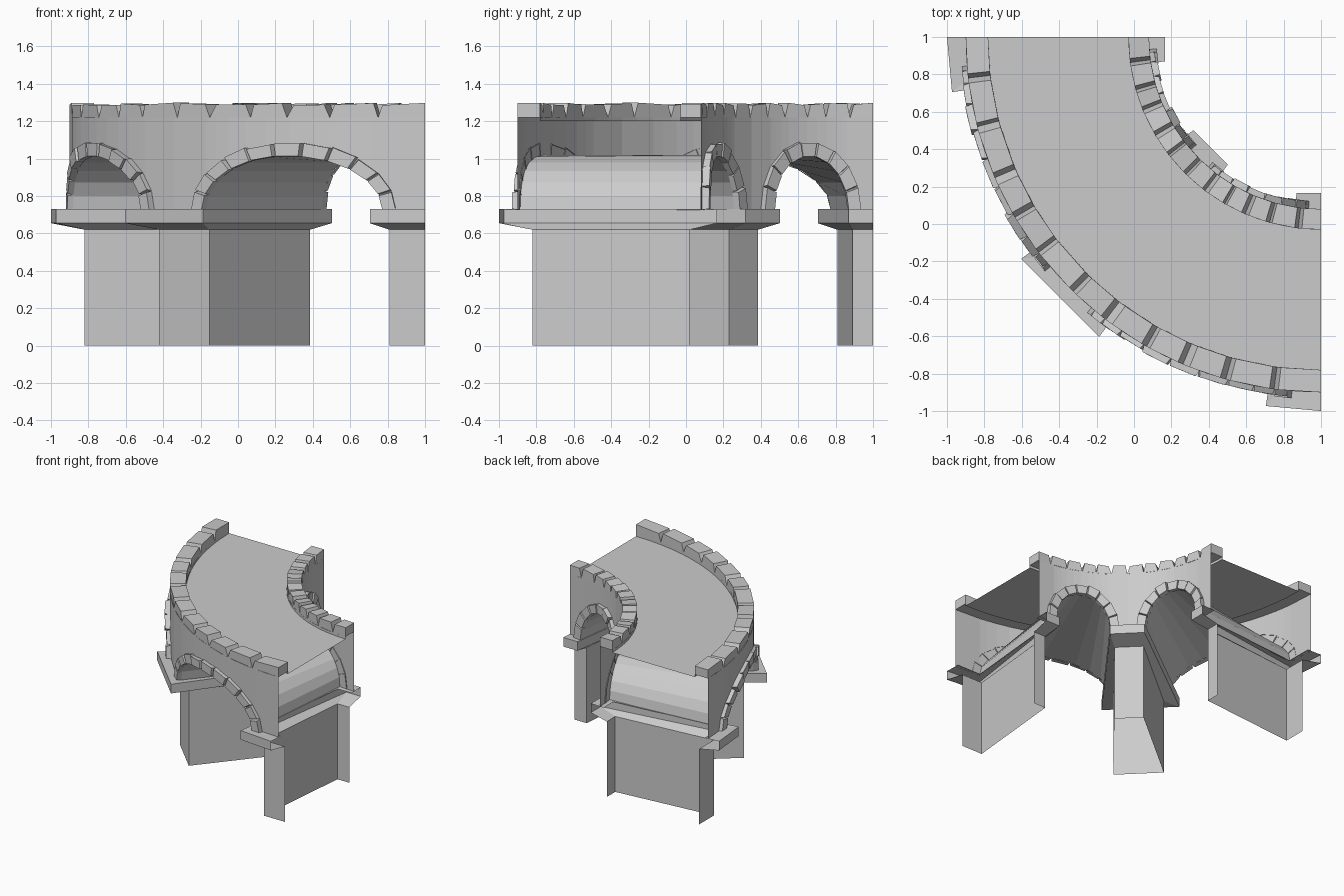
import bpy, bmesh, math, random
from mathutils import Vector

if "Cube" in bpy.data.objects:
    bpy.data.objects.remove(bpy.data.objects["Cube"])

random.seed(4)
R_OUT, R_IN = 1.90, 0.92          # wall faces, measured from the bend centre (1, 1)
SPRING, DECK, CURB = 0.725, 1.20, 1.22
BAYS = (202.5, 247.5)             # arch centre angles


def P(r, deg, z):
    a = math.radians(deg)
    return Vector((1 + r * math.cos(a), 1 + r * math.sin(a), z))


def finish(name, bm):
    me = bpy.data.meshes.new(name)
    bm.to_mesh(me)
    bm.free()
    ob = bpy.data.objects.new(name, me)
    bpy.context.collection.objects.link(ob)
    return ob


def sheet(name, rows, toward):
    """Quad grid through rows of points, facing the given direction."""
    bm = bmesh.new()
    vs = [[bm.verts.new(p) for p in row] for row in rows]
    for a, b in zip(vs, vs[1:]):
        for i in range(len(a) - 1):
            bm.faces.new((a[i], a[i + 1], b[i + 1], b[i]))
    bm.normal_update()
    total = sum((f.normal * f.calc_area() for f in bm.faces), Vector())
    if total.dot(Vector(toward)) < 0:
        bmesh.ops.reverse_faces(bm, faces=bm.faces[:])
    return finish(name, bm)


def stones(name, blocks):
    """Tapered blocks, each a base quad and a cap quad, open at the base."""
    bm = bmesh.new()
    for base, cap in blocks:
        b = [bm.verts.new(p) for p in base]
        c = [bm.verts.new(p) for p in cap]
        fs = [bm.faces.new(c)]
        for i in range(4):
            j = (i + 1) % 4
            fs.append(bm.faces.new((b[i], b[j], c[j], c[i])))
        centre = sum((v.co for v in b + c), Vector()) / 8
        bm.normal_update()
        if fs[0].normal.dot(fs[0].calc_center_median() - centre) < 0:
            bmesh.ops.reverse_faces(bm, faces=[fs[0]])
        for f in fs[1:]:
            if f.normal.dot(f.calc_center_median() - centre) < 0:
                bmesh.ops.reverse_faces(bm, faces=[f])
    return finish(name, bm)


def arch(mid, half, rise, t):
    """Angle and height on the arch for t from 0 to 1."""
    a = math.pi * (1 - t)
    return mid + half * math.cos(a), SPRING + rise * math.sin(a)


# road deck with a low curb on both sides
profile = [(R_OUT, CURB), (1.78, CURB), (1.78, DECK), (1.03, DECK), (1.03, CURB), (R_IN, CURB)]
sheet("road_deck", [[P(r, 180 + 90 * i / 24, z) for r, z in profile] for i in range(25)], (0, 0, 1))

# side walls with arched openings, vaults and arch stone rings
N = 12
HALF = {R_OUT: 15.7, R_IN: 14.0}
for mid in BAYS:
    curves = {}
    for r, sign, count in ((R_OUT, 1, 11), (R_IN, -1, 9)):
        side = "outer" if sign > 0 else "inner"
        half = HALF[r]
        pts = [arch(mid, half, 0.295, i / N) for i in range(N + 1)]
        curves[r] = [P(r, a, z) for a, z in pts]
        low = [(mid - 22.5, SPRING)] + pts + [(mid + 22.5, SPRING)]
        sheet(side + "_wall", [[P(r, a, z) for a, z in low],
                               [P(r, a, CURB) for a, z in low]], (-sign, -sign, 0))

        wide = half + math.degrees(0.07 / r)
        blocks = []
        for k in range(count):
            t0, t1 = k / count, (k + 1) / count
            rise = 0.362 + random.uniform(-0.008, 0.008)
            front = r + sign * random.uniform(0.025, 0.042)

            def quad(rad, g):
                return [P(rad, *arch(mid, h, v, t)) for h, v, t in
                        ((half, 0.29, t0 + g), (half, 0.29, t1 - g),
                         (wide, rise, t1 - g), (wide, rise, t0 + g))]
            blocks.append((quad(r - sign * 0.005, 0), quad(front, 0.006)))
        stones(side + "_arch_stones", blocks)
    sheet("vault", [curves[R_IN], curves[R_OUT]], (0, 0, -1))


# piers, built as half shells so the bridge ends stay open
def half_pier(deg, s, end):
    a = math.radians(deg)
    rad = Vector((math.cos(a), math.sin(a), 0))
    tan = Vector((-math.sin(a), math.cos(a), 0)) * s

    def ring(ro_mid, ro, ho, ri, hi, z):
        return [Vector((1, 1, z)) + rad * r + tan * t
                for r, t in ((ro_mid, 0), (ro, ho), (ri, hi), (ri, 0))]

    tip = 2.0 if end else 1.973
    shaft = (1.82, 1.82, 0.19, 0.98, 0.11)
    slab = (tip, 1.973, 0.295, 0.835, 0.13)
    sheet("pier_shaft", [ring(*shaft, 0), ring(*shaft, 0.62)], tan)
    sheet("pier_cap", [ring(*shaft, 0.62), ring(*slab, 0.655), ring(*slab, 0.73),
                       ring(1.87, 1.87, 0.215, 0.95, 0.128, 0.725)], tan)


for deg, s, end in ((180, 1, True), (225, -1, False), (225, 1, False), (270, -1, True)):
    half_pier(deg, s, end)


# parapet stones with V-shaped gaps between them
def parapet(name, r0, r1, count):
    step = 90 / count
    cuts = [180 + step * (i + (random.uniform(-0.12, 0.12) if 0 < i < count else 0))
            for i in range(count + 1)]
    blocks = []
    for i in range(count):
        a0, a1 = cuts[i], cuts[i + 1]
        g0 = step * random.uniform(0.08, 0.17) if i else 0
        g1 = step * random.uniform(0.08, 0.17) if i < count - 1 else 0
        z = [random.uniform(1.285, 1.299) for _ in range(2)]
        base = [P(r0, a0, CURB), P(r0, a1, CURB), P(r1, a1, CURB), P(r1, a0, CURB)]
        cap = [P(r0, a0 + g0, z[0]), P(r0, a1 - g1, z[1]),
               P(r1, a1 - g1, z[1]), P(r1, a0 + g0, z[0])]
        blocks.append((base, cap))
    stones(name, blocks)


parapet("outer_parapet_stones", 1.78, R_OUT, 12)
parapet("inner_parapet_stones", R_IN, 1.03, 12)
